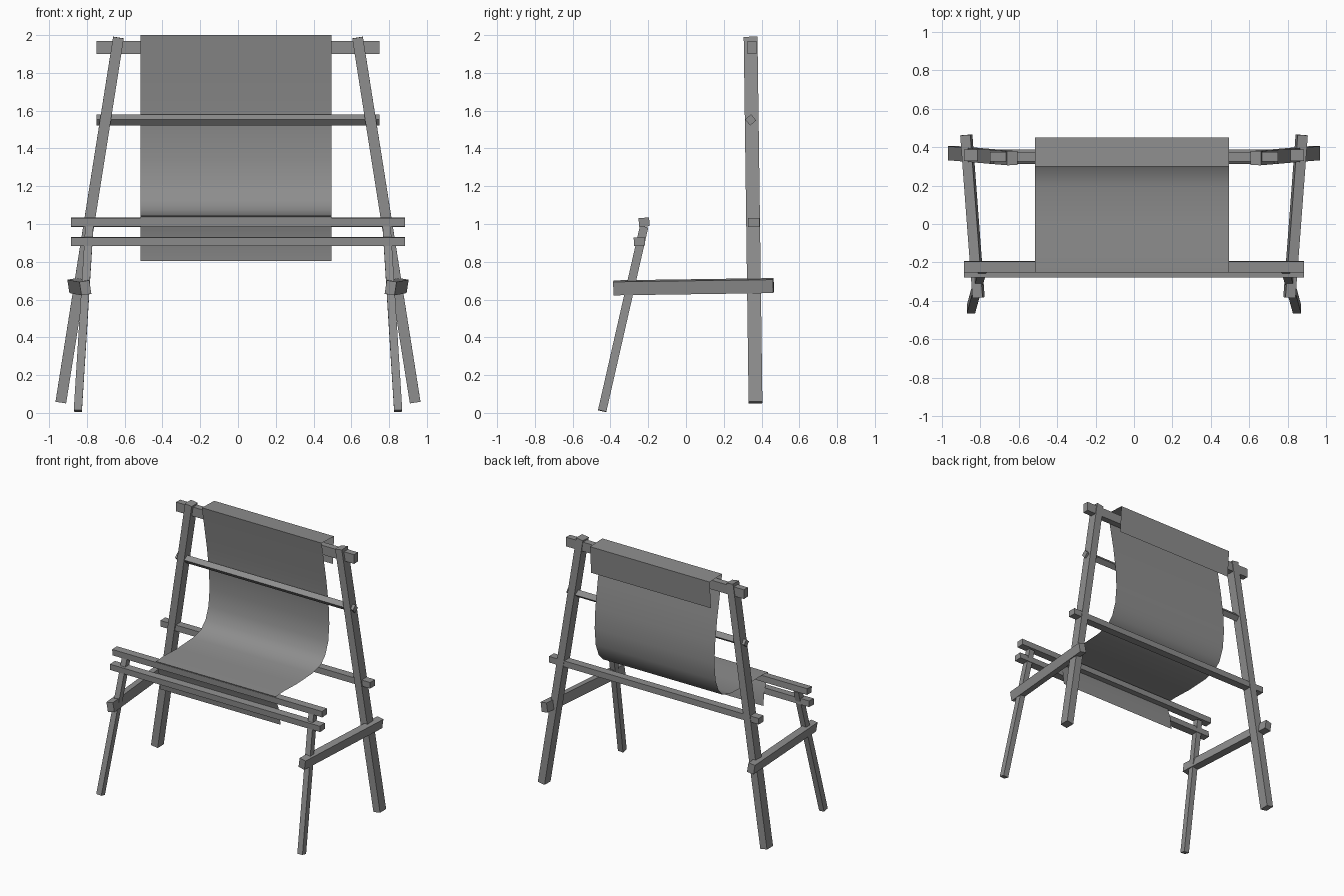
import bpy, bmesh, math
from mathutils import Vector, Matrix

if "Cube" in bpy.data.objects:
    bpy.data.objects.remove(bpy.data.objects["Cube"])

grey = bpy.data.materials.new("dark_grey")
grey.diffuse_color = (0.27, 0.27, 0.27, 1)
grey.use_nodes = True
grey.node_tree.nodes["Principled BSDF"].inputs["Base Color"].default_value = grey.diffuse_color


def make_object(name, bm):
    me = bpy.data.meshes.new(name)
    bm.to_mesh(me)
    bm.free()
    me.materials.append(grey)
    ob = bpy.data.objects.new(name, me)
    bpy.context.collection.objects.link(ob)
    return ob


def beam(name, a, b, w, d, roll=0.0):
    """Square-cut timber from a to b; w is its size towards x (or y for cross bars)."""
    a, b = Vector(a), Vector(b)
    axis = (b - a).normalized()
    ref = Vector((0, 1, 0)) if abs(axis.x) > 0.7 else Vector((1, 0, 0))
    u = (ref - axis * ref.dot(axis)).normalized()
    v = axis.cross(u)
    rot = Matrix((u, v, axis)).transposed().to_4x4()
    mat = (Matrix.Translation((a + b) / 2) @ rot @ Matrix.Rotation(math.radians(roll), 4, 'Z')
           @ Matrix.Diagonal((w, d, (b - a).length, 1)))
    bm = bmesh.new()
    bmesh.ops.create_cube(bm, size=1, matrix=mat)
    return make_object(name, bm)


def cross_bar(name, half, y, z, w, d, roll=0):
    beam(name, (-half, y, z), (half, y, z), w, d, roll)


# Leaning posts, front legs and side rails, one set per side
for s, side in ((-1, "left"), (1, "right")):
    beam("rear_post_" + side, (s * 0.938, 0.368, 0.055), (s * 0.633, 0.342, 1.987), 0.057, 0.073)
    beam("front_leg_" + side, (s * 0.848, -0.444, 0.01), (s * 0.787, -0.222, 0.985), 0.043, 0.045)
    beam("side_rail_" + side, (s * 0.808, -0.383, 0.662), (s * 0.872, 0.463, 0.674),
         0.053, 0.072, s * 9)

# Horizontal bars
cross_bar("top_bar", 0.75, 0.35, 1.935, 0.048, 0.07)
cross_bar("heddle_bar", 0.75, 0.342, 1.551, 0.042, 0.042, 40)
cross_bar("rear_low_bar", 0.885, 0.358, 1.008, 0.06, 0.046)
cross_bar("front_upper_bar", 0.885, -0.222, 1.01, 0.056, 0.046, 3)
cross_bar("front_lower_bar", 0.885, -0.247, 0.908, 0.058, 0.045, 3)

# Hanging cloth: (y, z) profile from the rear flap, over the top, down to the front flap
profile = [(0.435, 1.79), (0.45, 1.995), (0.30, 2.0), (0.358, 1.69), (0.385, 1.5),
           (0.393, 1.35), (0.38, 1.22), (0.345, 1.13), (0.29, 1.075), (0.19, 1.05),
           (0.0, 1.04), (-0.15, 1.045), (-0.252, 1.04), (-0.23, 0.97), (-0.208, 0.91),
           (-0.195, 0.805)]
cols = 4
xs = [-0.515 + 1.01 * i / cols for i in range(cols + 1)]
bm = bmesh.new()
rows = [[bm.verts.new((x, y, z)) for x in xs] for y, z in profile]
for hi, lo in zip(rows, rows[1:]):
    for i in range(cols):
        bm.faces.new((hi[i], lo[i], lo[i + 1], hi[i + 1]))
cloth = make_object("cloth", bm)
bpy.ops.object.select_all(action='DESELECT')
cloth.select_set(True)
bpy.context.view_layer.objects.active = cloth
bpy.ops.object.shade_smooth_by_angle(angle=math.radians(35))
